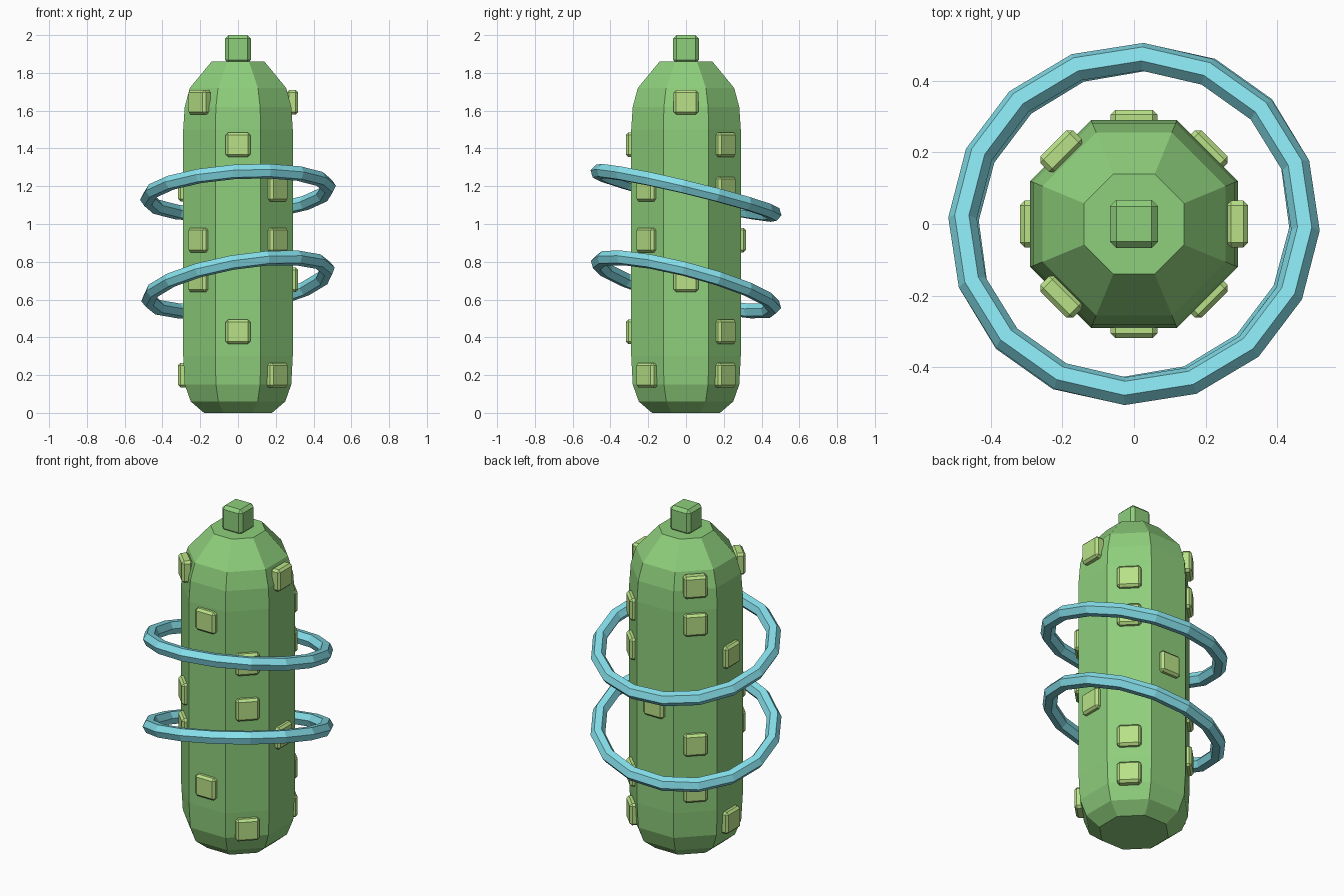
import bpy, bmesh, math
from mathutils import Vector, Matrix

if "Cube" in bpy.data.objects:
    bpy.data.objects.remove(bpy.data.objects["Cube"])


def material(name, rgb):
    m = bpy.data.materials.new(name)
    m.diffuse_color = (*rgb, 1)
    m.use_nodes = True
    m.node_tree.nodes["Principled BSDF"].inputs["Base Color"].default_value = m.diffuse_color
    return m


GREEN = material("body_green", (0.27, 0.62, 0.20))
LIME = material("bump_lime", (0.48, 0.75, 0.24))
CYAN = material("ring_cyan", (0.24, 0.75, 0.84))


def lathe(name, profile, sides, mat):
    """Closed faceted turning; profile holds (apothem, z) pairs."""
    bm = bmesh.new()
    rings = []
    for a, z in profile:
        r = a / math.cos(math.pi / sides)
        angles = [(i + 0.5) * math.tau / sides for i in range(sides)]
        rings.append([bm.verts.new((r * math.cos(t), r * math.sin(t), z)) for t in angles])
    for low, high in zip(rings, rings[1:]):
        for i in range(sides):
            j = (i + 1) % sides
            bm.faces.new((low[i], low[j], high[j], high[i]))
    bm.faces.new(rings[0][::-1])
    bm.faces.new(rings[-1])
    me = bpy.data.meshes.new(name)
    bm.to_mesh(me)
    bm.free()
    me.materials.append(mat)
    ob = bpy.data.objects.new(name, me)
    bpy.context.collection.objects.link(ob)
    return ob


def block(name, loc, size, turn, bevel, mat):
    """Bevelled box turned about z."""
    bpy.ops.mesh.primitive_cube_add(size=1, location=loc, rotation=(0, 0, turn))
    ob = bpy.context.object
    ob.name = name
    ob.data.transform(Matrix.Diagonal((*size, 1)))
    ob.data.materials.append(mat)
    mod = ob.modifiers.new("bevel", 'BEVEL')
    mod.width = bevel
    mod.segments = 1
    return ob


def tilted_ring(name, z, slope_x, slope_y):
    """Low-poly hoop lying in a sloping plane."""
    tilt = Vector((0, 0, 1)).rotation_difference(Vector((-slope_x, -slope_y, 1)))
    bpy.ops.mesh.primitive_torus_add(major_segments=16, minor_segments=6,
                                     major_radius=0.48, minor_radius=0.04)
    ob = bpy.context.object
    ob.name = name
    ob.data.transform(Matrix.Translation((0, 0, z)) @ tilt.to_matrix().to_4x4()
                      @ Matrix.Rotation(math.radians(-2.5), 4, 'Z'))
    ob.data.materials.append(mat := CYAN)
    ob.data.shade_flat()


# Octagonal body with rounded ends
lathe("body", [(0.18, 0), (0.25, 0.06), (0.282, 0.15), (0.29, 0.30), (0.29, 1.50),
               (0.282, 1.62), (0.255, 1.72), (0.14, 1.86)], 8, GREEN)

# Stem on top
block("stem", (0, 0, 1.925), (0.135, 0.135, 0.15), 0, 0.018, GREEN)

# Bumps: three per row, pattern repeats every four rows
heights = [0.20, 0.43, 0.705, 0.915, 1.185, 1.42, 1.645]
pattern = [(315, 45, 180), (270, 45, 135), (0, 135, 225), (225, 315, 90)]
for row, z in enumerate(heights):
    for deg in pattern[row % 4]:
        t = math.radians(deg)
        block(f"bump_{row}_{deg}", (0.288 * math.cos(t), 0.288 * math.sin(t), z),
              (0.06, 0.13, 0.13), t, 0.013, LIME)

# Two tilted hoops around the body
tilted_ring("upper_ring", 1.165, 0.063, -0.24)
tilted_ring("lower_ring", 0.68, 0.17, -0.26)
